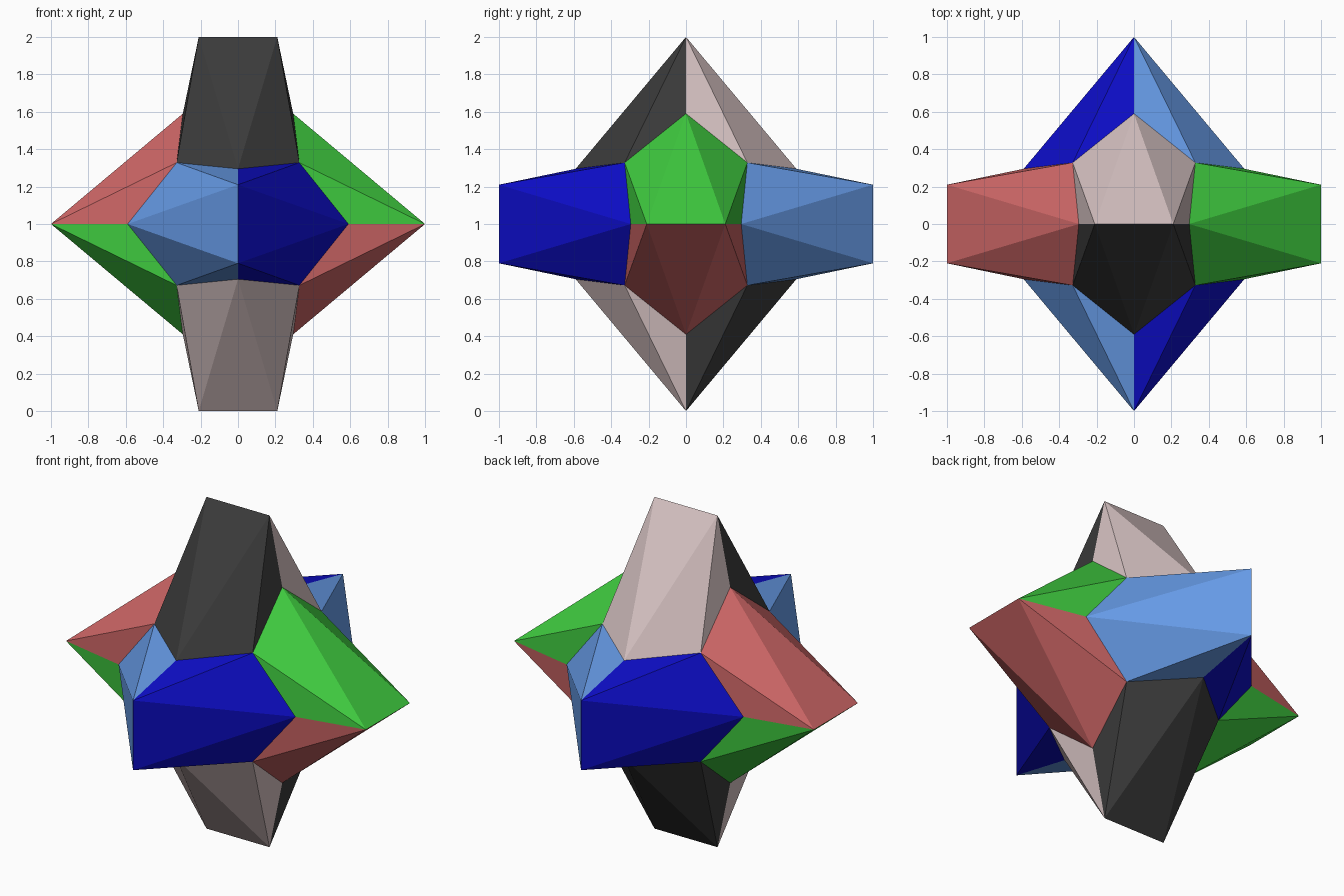
import bpy, bmesh
from mathutils import Vector

if "Cube" in bpy.data.objects:
    bpy.data.objects.remove(bpy.data.objects["Cube"])

TIP = 0.21      # half length of each outer ridge
CUBE = 0.328    # valley corners
NOTCH = (0.59, 0.295)  # long and short offset of the in-between corners


def material(name, rgb):
    m = bpy.data.materials.new(name)
    m.diffuse_color = (*rgb, 1.0)
    m.use_nodes = True
    m.node_tree.nodes["Principled BSDF"].inputs["Base Color"].default_value = m.diffuse_color
    return m


# two colours for each axis: (positive side, negative side)
MATS = [
    material("pale pink", (0.66, 0.53, 0.53)), material("charcoal", (0.043, 0.043, 0.043)),
    material("green", (0.05, 0.60, 0.05)), material("red", (0.60, 0.13, 0.13)),
    material("light blue", (0.13, 0.32, 0.78)), material("deep blue", (0.004, 0.004, 0.58)),
]

bm = bmesh.new()


def add_half_wedge(turn, a, h):
    """Half of one wedge; a = end of its axis, h = side of its ridge."""
    def place(ridge, half, axis):
        p = (ridge, half * h, axis * a)
        return Vector(p[-turn:] + p[:-turn]) if turn else Vector(p)

    tip = {s: place(s * TIP, 0, 1) for s in (-1, 1)}
    corner = {s: place(s * CUBE, CUBE, CUBE) for s in (-1, 1)}
    end = {s: place(s * NOTCH[1], 0, NOTCH[0]) for s in (-1, 1)}
    foot = place(0, NOTCH[0], NOTCH[1])
    tris = [(foot, tip[-1], tip[1])]
    for s in (-1, 1):
        tris += [(foot, corner[s], tip[s]), (tip[s], corner[s], end[s])]
    for t in tris:
        f = bm.faces.new([bm.verts.new(p) for p in t])
        f.material_index = turn * 2 + (0 if a * h > 0 else 1)


# six wedges, two halves each: vertical, side to side, front to back
for turn in range(3):
    for a in (-1, 1):
        for h in (-1, 1):
            add_half_wedge(turn, a, h)

# weld into one closed star and stand it on the ground
bmesh.ops.remove_doubles(bm, verts=bm.verts, dist=0.001)
bmesh.ops.recalc_face_normals(bm, faces=bm.faces)
bmesh.ops.translate(bm, verts=bm.verts, vec=(0, 0, 1))

mesh = bpy.data.meshes.new("wedge_star")
for m in MATS:
    mesh.materials.append(m)
bm.to_mesh(mesh)
bm.free()
bpy.context.collection.objects.link(bpy.data.objects.new("wedge_star", mesh))
